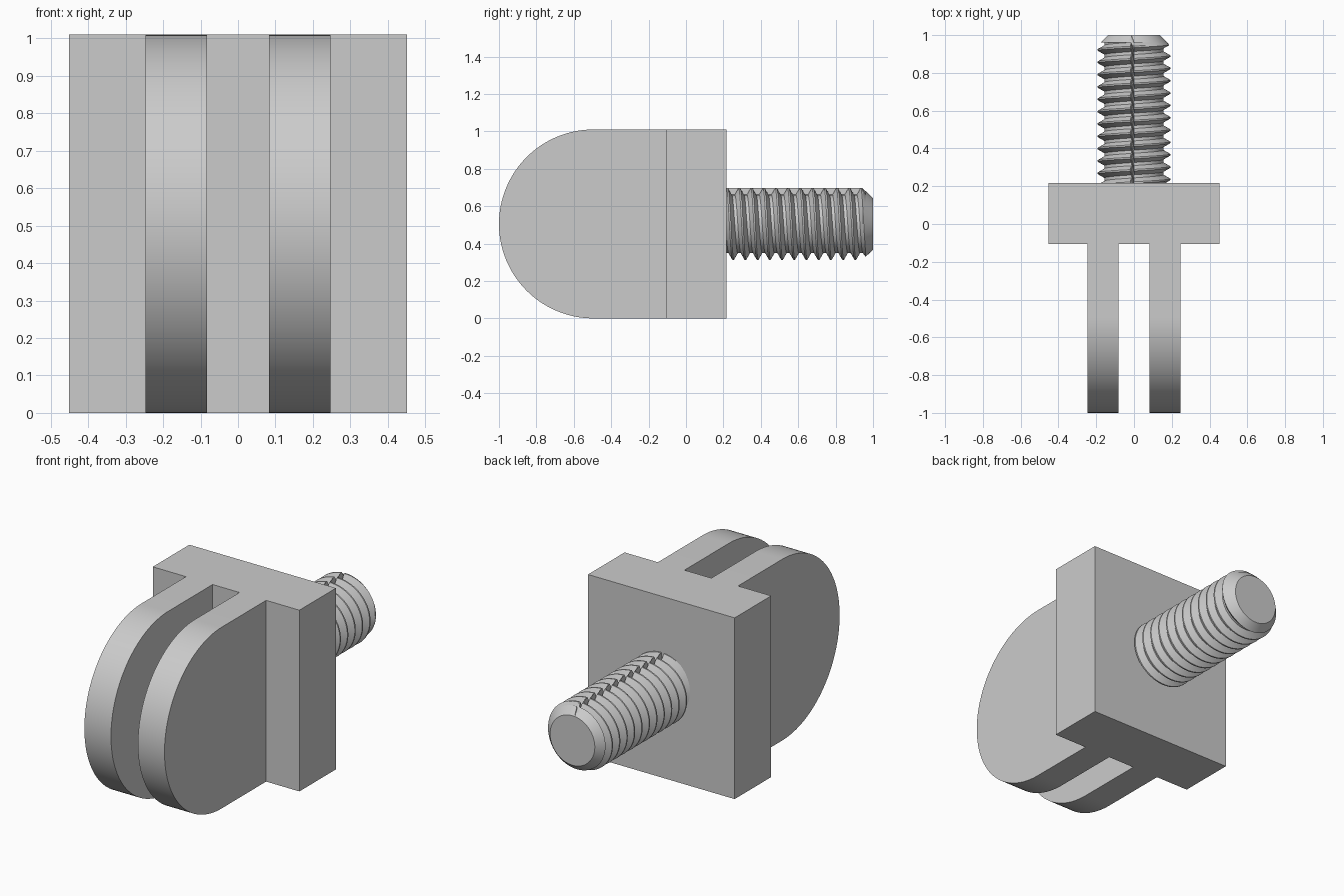
import bpy, bmesh
from math import sin, cos, pi, tau, radians
from mathutils import Vector

if "Cube" in bpy.data.objects:
    bpy.data.objects.remove(bpy.data.objects["Cube"])

HEIGHT = 1.01
MID = HEIGHT / 2

steel = bpy.data.materials.new("grey_steel")
steel.use_nodes = True
colour = (0.6, 0.6, 0.6, 1)
steel.diffuse_color = colour
steel.node_tree.nodes["Principled BSDF"].inputs["Base Color"].default_value = colour


def add_object(name, bm):
    bmesh.ops.recalc_face_normals(bm, faces=bm.faces[:])
    mesh = bpy.data.meshes.new(name)
    bm.to_mesh(mesh)
    bm.free()
    mesh.materials.append(steel)
    obj = bpy.data.objects.new(name, mesh)
    bpy.context.collection.objects.link(obj)
    return obj


def prism(name, outline, direction):
    bm = bmesh.new()
    face = bm.faces.new([bm.verts.new(p) for p in outline])
    moved = bmesh.ops.extrude_face_region(bm, geom=[face])["geom"]
    verts = [v for v in moved if isinstance(v, bmesh.types.BMVert)]
    bmesh.ops.translate(bm, verts=verts, vec=Vector(direction))
    return add_object(name, bm)


def smooth(obj, angle):
    bpy.ops.object.select_all(action="DESELECT")
    obj.select_set(True)
    bpy.context.view_layer.objects.active = obj
    bpy.ops.object.shade_smooth_by_angle(angle=radians(angle))


# Plan outline: slot, lug and plate, mirrored across x
half = [(0.083, -0.105), (0.083, -1.2), (0.247, -1.2), (0.247, -0.105),
        (0.452, -0.105), (0.452, 0.217)]
plan = half + [(-x, y) for x, y in reversed(half)]
clevis = prism("clevis_body", [(x, y, -0.2) for x, y in plan], (0, 0, 1.5))

# Side outline with a half-round nose, used to trim the body
SEGMENTS = 64
nose = [(-1 + MID - MID * cos(a), MID + MID * sin(a))
        for a in (pi * i / SEGMENTS - pi / 2 for i in range(SEGMENTS + 1))]
side = [(0.5, 0)] + nose + [(0.5, HEIGHT)]
trimmer = prism("side_trimmer", [(-0.8, y, z) for y, z in side], (1.6, 0, 0))
trimmer.hide_render = True

trim = clevis.modifiers.new("trim", "BOOLEAN")
trim.operation = "INTERSECT"
trim.solver = "EXACT"
trim.object = trimmer
bpy.context.view_layer.objects.active = clevis
bpy.ops.object.modifier_apply(modifier=trim.name)
bpy.data.objects.remove(trimmer)
smooth(clevis, 20)

# Threaded stud: right-hand helix with flat crests and roots
PITCH, CREST, ROOT = 0.0653, 0.192, 0.156
START, END, TIP = 0.2, 1.0, 0.138
FIRST = 0.285
AROUND = 64
STOPS = (-1 / 16, 1 / 16, 3 / 8, 1 / 2, 5 / 8)


def radius(y, angle):
    phase = ((y - FIRST) / PITCH - angle / tau + 0.5) % 1 - 0.5
    flank = (abs(phase) - 1 / 16) / (3 / 8 - 1 / 16)
    r = CREST - (CREST - ROOT) * min(max(flank, 0), 1)
    cone = TIP + (END - y) * 0.95
    return cone if y > 0.96 else min(r, cone)


bm = bmesh.new()
columns = []
for i in range(AROUND):
    angle = tau * i / AROUND
    levels = [START, 0.945, 0.96, 0.9601, END]
    for turn in range(-3, 12):
        for s in STOPS:
            levels.append(FIRST + PITCH * (turn + s + angle / tau))
    levels = sorted(min(max(y, START), END) for y in levels)
    columns.append([bm.verts.new((radius(y, angle) * sin(angle), y,
                                  MID + radius(y, angle) * cos(angle)))
                    for y in levels])
for a, b in zip(columns, columns[1:] + columns[:1]):
    for j in range(len(a) - 1):
        bm.faces.new((a[j], a[j + 1], b[j + 1], b[j]))
bm.faces.new([c[-1] for c in columns])
bm.faces.new([c[0] for c in reversed(columns)])
bmesh.ops.remove_doubles(bm, verts=bm.verts[:], dist=0.00002)
stud = add_object("threaded_stud", bm)
smooth(stud, 30)
